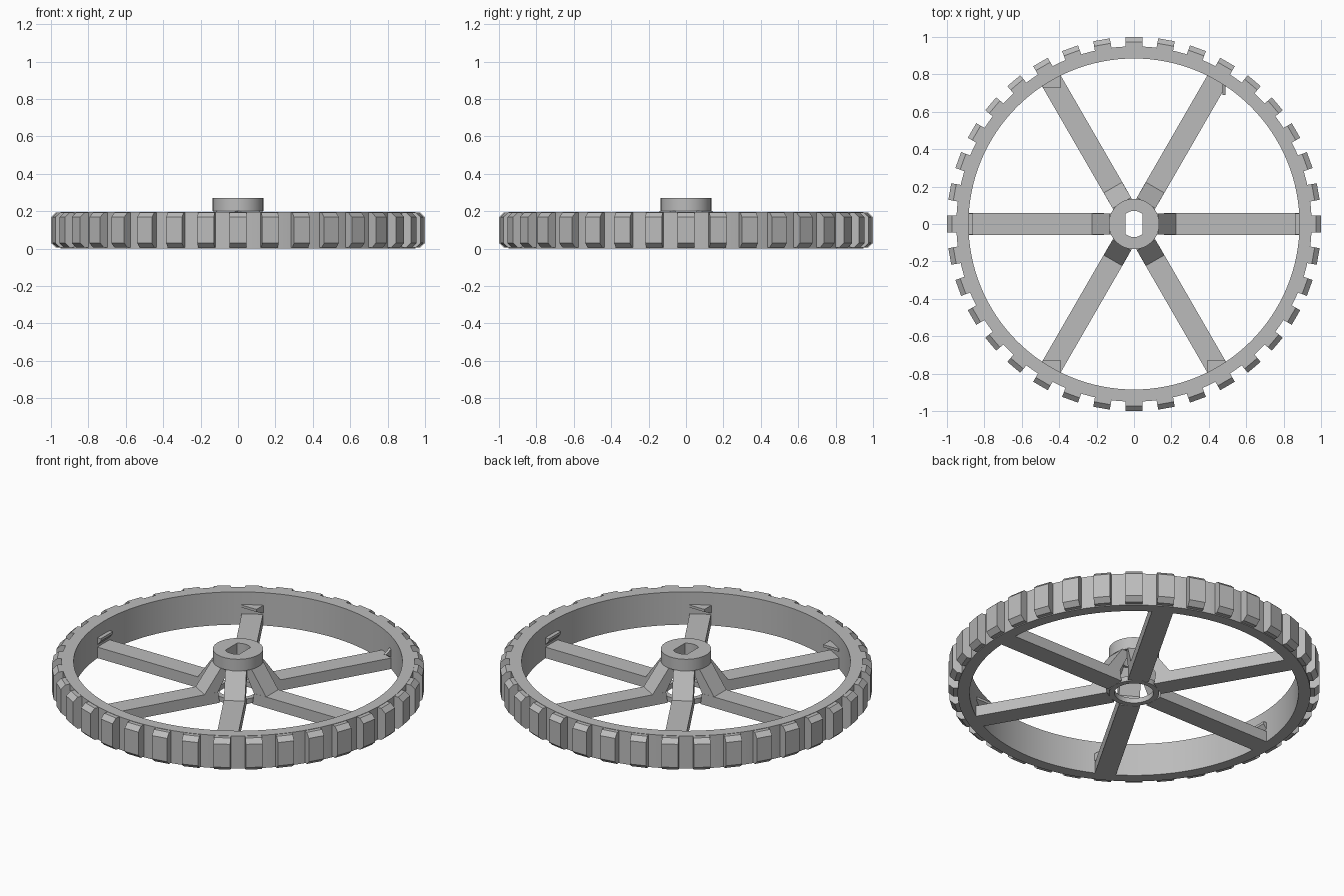
import bpy, bmesh, math
from mathutils import Matrix, Vector

cube = bpy.data.objects.get("Cube")
if cube:
    bpy.data.objects.remove(cube, do_unlink=True)

grey = bpy.data.materials.new("plain grey")
grey.use_nodes = True
grey.diffuse_color = (0.5, 0.5, 0.5, 1)
grey.node_tree.nodes["Principled BSDF"].inputs["Base Color"].default_value = (0.5, 0.5, 0.5, 1)


def finish(name, bm, smooth=False):
    bmesh.ops.recalc_face_normals(bm, faces=bm.faces)
    mesh = bpy.data.meshes.new(name)
    bm.to_mesh(mesh)
    bm.free()
    mesh.materials.append(grey)
    obj = bpy.data.objects.new(name, mesh)
    bpy.context.collection.objects.link(obj)
    if smooth:
        bpy.ops.object.select_all(action='DESELECT')
        obj.select_set(True)
        bpy.context.view_layer.objects.active = obj
        bpy.ops.object.shade_smooth_by_angle(angle=math.radians(30))
    return obj


def ring(name, outer, inner, low, high, steps, flat=None):
    """Flat ring; flat clamps the bore in x to make two flat sides."""
    bm = bmesh.new()
    loops = []
    for radius, z in ((outer, low), (outer, high), (inner, high), (inner, low)):
        loop = []
        for i in range(steps):
            a = math.tau * i / steps
            x, y = radius * math.cos(a), radius * math.sin(a)
            if flat and radius == inner:
                x = max(-flat, min(flat, x))
            loop.append(bm.verts.new((x, y, z)))
        loops.append(loop)
    for k in range(4):
        a, b = loops[k], loops[(k + 1) % 4]
        for i in range(steps):
            j = (i + 1) % steps
            bm.faces.new((a[i], a[j], b[j], b[i]))
    return finish(name, bm, True)


def prism(name, profile, width, degrees, shift=0):
    """Extrude a (radius, z) profile sideways, then turn it about the axle."""
    bm = bmesh.new()
    face = bm.faces.new([bm.verts.new((r, shift - width / 2, z)) for r, z in profile])
    out = bmesh.ops.extrude_face_region(bm, geom=[face])
    moved = [g for g in out["geom"] if isinstance(g, bmesh.types.BMVert)]
    bmesh.ops.translate(bm, verts=moved, vec=Vector((0, width, 0)))
    bm.transform(Matrix.Rotation(math.radians(degrees), 4, 'Z'))
    return finish(name, bm)


# Rim, hub and lower collar
ring("rim", 0.95, 0.885, 0, 0.195, 128)
ring("hub", 0.135, 0.07, 0.2, 0.27, 64, flat=0.045)
ring("lower_collar", 0.135, 0.105, 0, 0.03, 64)

# Tread blocks with bevelled outer edges
tread = [(0.93, 0.005), (0.973, 0.005), (1, 0.03), (1, 0.168), (0.973, 0.193), (0.93, 0.193)]
for i in range(36):
    prism(f"tread_{i + 1}", tread, 0.09, i * 10)

# Spokes and the slanted struts that carry the hub
spoke = [(0.16, 0), (0.9, 0), (0.9, 0.065), (0.16, 0.065)]
strut = [(0.135, 0), (0.17, 0), (0.225, 0.065), (0.13, 0.201), (0.075, 0.201), (0.145, 0.065)]
for i in range(6):
    prism(f"spoke_{i + 1}", spoke, 0.115, i * 60)
    prism(f"strut_{i + 1}", strut, 0.114, i * 60)

# Small brackets where spokes meet the rim
bracket = [(0.9, 0.06), (0.9, 0.12), (0.862, 0.12), (0.862, 0.105)]
for side, turn in (("left", 0), ("right", 180)):
    prism(f"bracket_{side}", bracket, 0.114, turn)
corner = [(0.82, 0.06), (0.82, 0.12), (0.73, 0.12), (0.73, 0.105)]
for side, turn, shift in (("back_right", 90, 0.44), ("front_right", 270, -0.44),
                          ("front_left", 270, 0.44)):
    prism(f"bracket_{side}", corner, 0.1, turn, shift)
nib = [(0.75, 0.06), (0.75, 0.12), (0.69, 0.1)]
prism("bracket_back_left", nib, 0.015, 90, -0.482)
